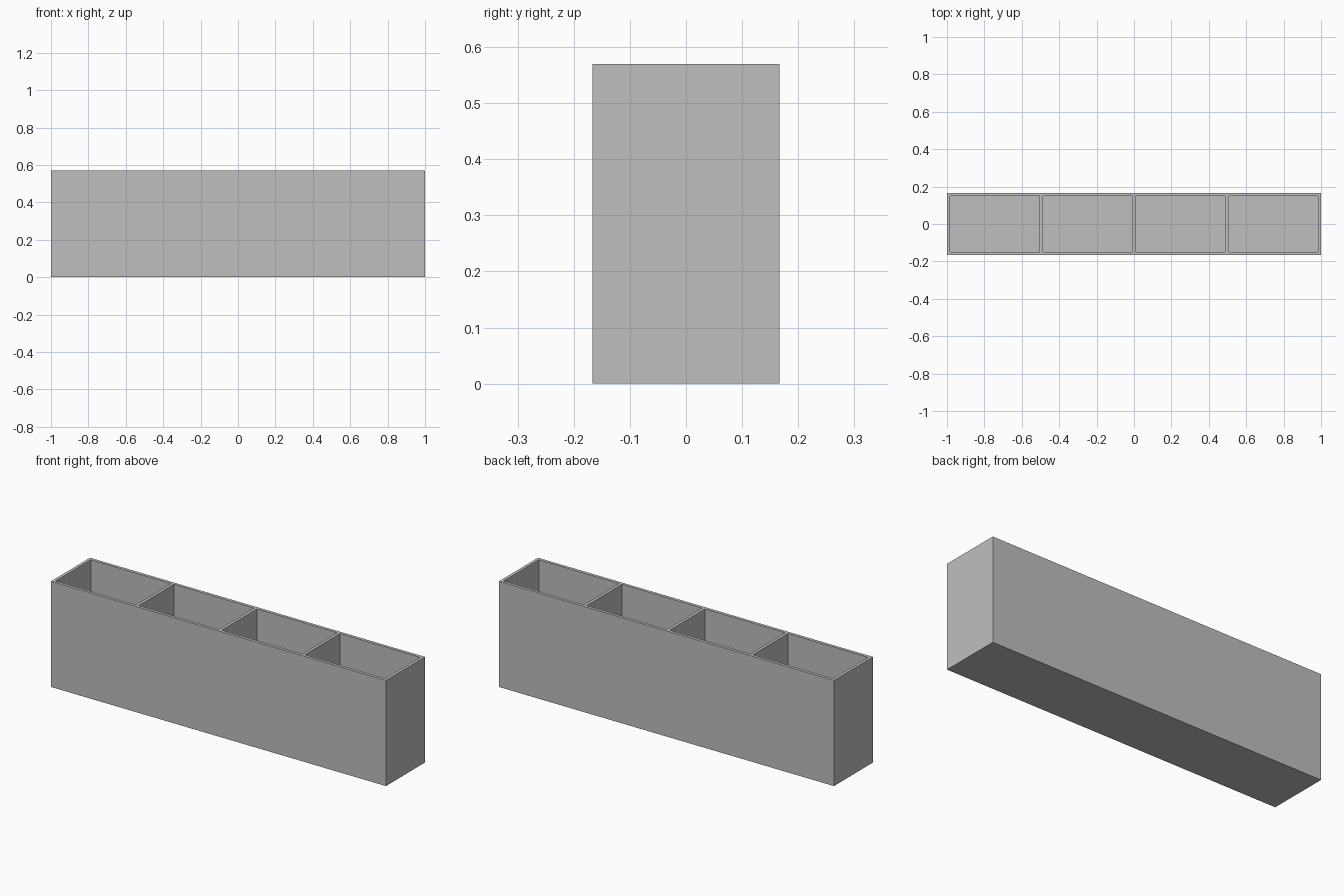
import bpy

LENGTH, DEPTH, HEIGHT = 2.0, 0.333, 0.57
WALL = 0.0167
BAYS = 4

if "Cube" in bpy.data.objects:
    bpy.data.objects.remove(bpy.data.objects["Cube"], do_unlink=True)

# Single plain grey
grey = bpy.data.materials.new("plain_grey")
grey.use_nodes = True
colour = (0.52, 0.52, 0.52, 1)
grey.diffuse_color = colour
grey.node_tree.nodes["Principled BSDF"].inputs["Base Color"].default_value = colour


def box(name, size, centre):
    bpy.ops.mesh.primitive_cube_add(size=1, location=centre)
    obj = bpy.context.object
    obj.name = name
    obj.scale = size
    bpy.ops.object.transform_apply(location=False, rotation=False, scale=True)
    obj.data.materials.append(grey)
    return obj


# Solid outer body
tray = box("compartment_tray", (LENGTH, DEPTH, HEIGHT), (0, 0, HEIGHT / 2))

# Hollow out the equal open-topped bays, leaving walls, dividers and a floor
bay = (LENGTH - WALL * (BAYS + 1)) / BAYS
for i in range(BAYS):
    x = (i - (BAYS - 1) / 2) * (bay + WALL)
    cutter = box("bay_cutter", (bay, DEPTH - 2 * WALL, HEIGHT), (x, 0, HEIGHT / 2 + WALL))
    cut = tray.modifiers.new("bay", "BOOLEAN")
    cut.operation = "DIFFERENCE"
    cut.solver = "EXACT"
    cut.object = cutter
    bpy.context.view_layer.objects.active = tray
    bpy.ops.object.modifier_apply(modifier=cut.name)
    bpy.data.objects.remove(cutter, do_unlink=True)
